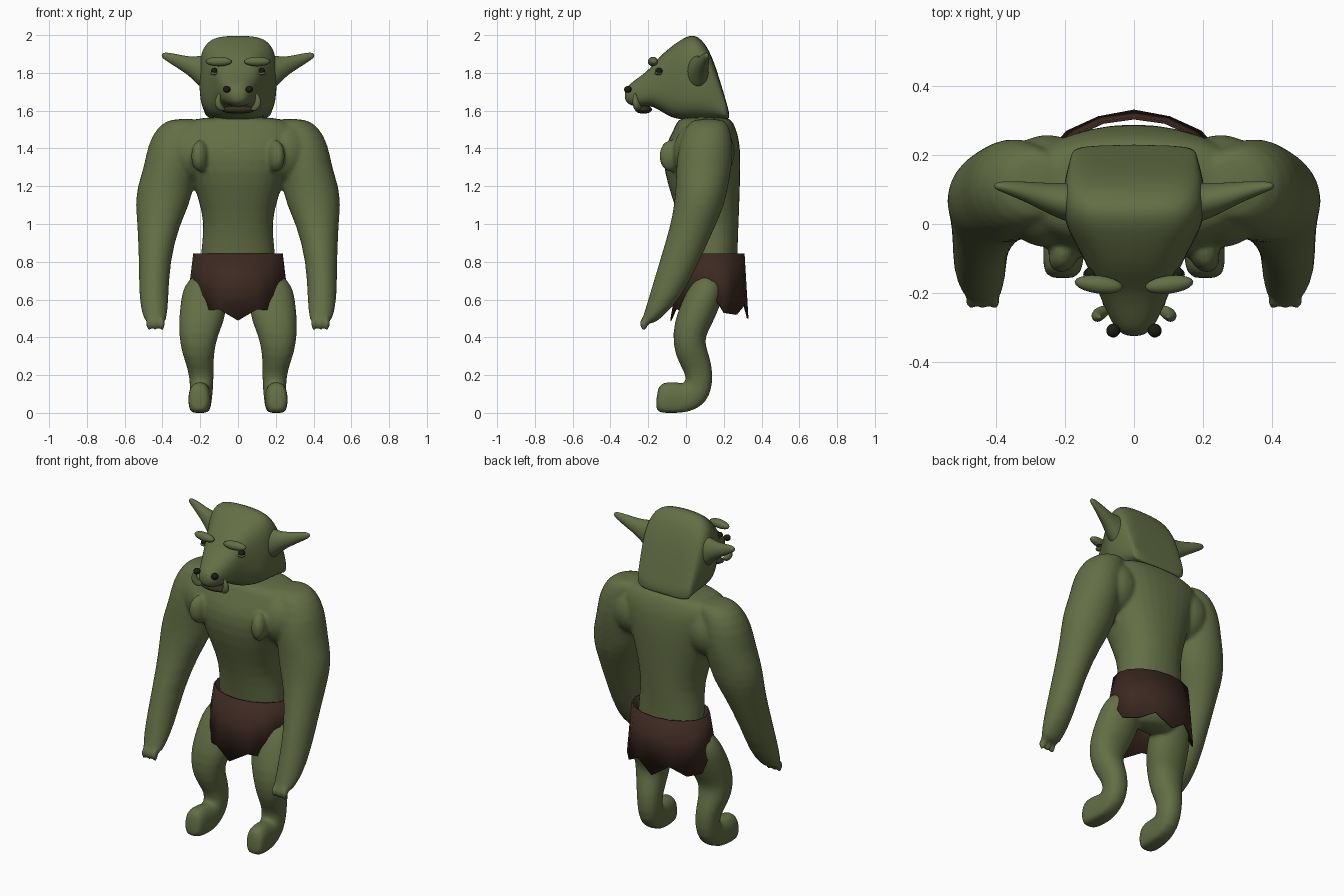
import bpy, bmesh, math
from mathutils import Vector, Matrix

cube = bpy.data.objects.get("Cube")
if cube:
    bpy.data.objects.remove(cube, do_unlink=True)

X, Y, Z = Vector((1, 0, 0)), Vector((0, 1, 0)), Vector((0, 0, 1))


def material(name, rgb):
    mat = bpy.data.materials.new(name)
    mat.use_nodes = True
    color = (*rgb, 1)
    mat.diffuse_color = color
    mat.node_tree.nodes["Principled BSDF"].inputs["Base Color"].default_value = color
    return mat


skin = material("olive skin", (0.125, 0.158, 0.06))
leather = material("brown leather", (0.046, 0.022, 0.015))
black = material("dark pits", (0.012, 0.012, 0.006))
lip_color = material("dark lip", (0.035, 0.03, 0.012))


def finish(name, bm, mat, levels=0):
    """Turn a bmesh into a smooth-shaded object, optionally subdivided."""
    bmesh.ops.recalc_face_normals(bm, faces=bm.faces)
    mesh = bpy.data.meshes.new(name)
    bm.to_mesh(mesh)
    bm.free()
    mesh.materials.append(mat)
    for poly in mesh.polygons:
        poly.use_smooth = True
    obj = bpy.data.objects.new(name, mesh)
    bpy.context.collection.objects.link(obj)
    if levels:
        mod = obj.modifiers.new("smooth", "SUBSURF")
        mod.levels = mod.render_levels = levels
    return obj


def loft(bm, rings, u=X, v=Y, follow=False, powers=(2, 2), mirror=False, sides=16):
    """Skin rings (x, y, z, radius along u, radius along v) into a closed tube."""
    centers = [Vector(r[:3]) for r in rings]
    last = len(rings) - 1
    loops = []
    for i, ring in enumerate(rings):
        if follow:
            tangent = centers[min(i + 1, last)] - centers[max(i - 1, 0)]
            v = tangent.cross(u).normalized()
        power = powers[0] + (powers[1] - powers[0]) * i / last
        loop = []
        for k in range(sides):
            a = math.tau * k / sides
            c, s = math.cos(a), math.sin(a)
            pc = math.copysign(abs(c) ** (2 / power), c)
            ps = math.copysign(abs(s) ** (2 / power), s)
            p = centers[i] + (u * pc * ring[3] + v * ps * ring[4]) * 1.025
            p.z = max(p.z, 0)
            loop.append(bm.verts.new(p))
        loops.append(loop)
    faces = [bm.faces.new(loops[0]), bm.faces.new(loops[-1])]
    for a, b in zip(loops, loops[1:]):
        for k in range(sides):
            n = (k + 1) % sides
            faces.append(bm.faces.new((a[k], a[n], b[n], b[k])))
    if mirror:
        mirror_copy(bm, faces)


def mirror_copy(bm, faces):
    """Repeat faces on the other side of x = 0."""
    verts = {v for f in faces for v in f.verts}
    twin = {v: bm.verts.new((-v.co.x, v.co.y, v.co.z)) for v in verts}
    for f in faces:
        bm.faces.new([twin[v] for v in reversed(f.verts)])


def ball(bm, center, size, turn=0, mirror=True):
    """Stretched ball, turned about z."""
    place = Matrix.Translation(center) @ Matrix.Rotation(turn, 4, "Z") @ Matrix.Diagonal((*size, 1))
    made = bmesh.ops.create_uvsphere(bm, u_segments=20, v_segments=12, radius=1, matrix=place)
    if mirror:
        mirror_copy(bm, list({f for v in made["verts"] for f in v.link_faces}))


def blob(name, mat, *args, **options):
    bm = bmesh.new()
    ball(bm, *args, **options)
    finish(name, bm, mat)


# Body: torso, from crotch to neck
body = bmesh.new()
loft(body, [
    (0, .15, .56, .09, .07), (0, .15, .64, .18, .11), (0, .145, .75, .2, .13),
    (0, .135, .87, .195, .137), (0, .125, 1, .175, .153), (0, .105, 1.14, .21, .178),
    (0, .085, 1.28, .26, .202), (0, .085, 1.4, .3, .202), (0, .1, 1.48, .33, .173),
    (0, .1, 1.535, .3, .15), (0, .1, 1.57, .19, .13)], powers=(2, 2.6))

# Arms, shoulder to wrist, with stubby fingers
loft(body, [
    (.27, .12, 1.56, .08, .08), (.31, .115, 1.52, .115, .115), (.345, .105, 1.42, .133, .143),
    (.36, .095, 1.3, .137, .148), (.385, .085, 1.2, .148, .138), (.4, .07, 1.1, .143, .133),
    (.42, .04, 1, .112, .12), (.443, -.035, .8, .081, .105), (.446, -.115, .6, .078, .085),
    (.44, -.175, .51, .064, .052), (.435, -.205, .47, .05, .035)], mirror=True)
for i in range(3):
    ball(body, (.402 + .034 * i, -.223, .472), (.016, .022, .036))

# Broad shoulder and chest muscle joining arms to torso
ball(body, (.25, .095, 1.38), (.15, .167, .17))
ball(body, (.2, -.08, 1.36), (.045, .065, .085), .4)

# Legs, bending back at the ankle and curling forward into flat-soled feet
loft(body, [
    (.15, .135, .74, .08, .065), (.172, .12, .67, .115, .085), (.18, .09, .6, .122, .097),
    (.19, .045, .5, .122, .097), (.21, .012, .41, .102, .087), (.213, .025, .32, .085, .085),
    (.198, .065, .24, .068, .075), (.192, .073, .16, .062, .072), (.195, .05, .1, .06, .08),
    (.198, -.01, .07, .058, .092), (.203, -.08, .07, .06, .095), (.206, -.13, .072, .057, .088),
    (.206, -.158, .075, .042, .062)], follow=True, powers=(2, 2.5), mirror=True)
troll = finish("body", body, skin, 1)
fuse = troll.modifiers.new("fuse", "REMESH")
fuse.mode = "VOXEL"
fuse.voxel_size = .011
fuse.use_smooth_shade = True
relax = troll.modifiers.new("relax", "SMOOTH")
relax.factor = .5
relax.iterations = 5

# Head, snout to nape: depth, underside, crown, half width
head_sections = [
    (-.325, 1.655, 1.705, .025), (-.3, 1.63, 1.74, .056), (-.25, 1.62, 1.775, .079),
    (-.19, 1.63, 1.82, .105), (-.14, 1.605, 1.885, .125), (-.08, 1.565, 1.935, .153),
    (-.01, 1.555, 1.985, .193), (.05, 1.555, 2.003, .203), (.11, 1.555, 1.945, .2),
    (.155, 1.555, 1.84, .19), (.2, 1.555, 1.69, .178), (.23, 1.555, 1.59, .17)]
bm = bmesh.new()
loft(bm, [(0, y, (lo + hi) / 2, w, (hi - lo) / 2) for y, lo, hi, w in head_sections],
     v=Z, powers=(2, 4.2), sides=20)
finish("head", bm, skin, 2)

# Ears, tapering outward
bm = bmesh.new()
loft(bm, [
    (.15, .06, 1.8, .06, .095), (.2, .063, 1.805, .056, .085), (.25, .075, 1.832, .043, .052),
    (.32, .095, 1.862, .028, .036), (.38, .108, 1.887, .016, .023),
    (.405, .11, 1.893, .008, .01)], u=Y, v=Z, mirror=True)
finish("ears", bm, skin, 2)

# Face
blob("eyebrows", skin, (.102, -.175, 1.86), (.07, .026, .025), .12)
blob("eyes", black, (.125, -.143, 1.81), (.018, .019, .017))
blob("eyelids", skin, (.125, -.146, 1.797), (.022, .02, .009))
blob("nostrils", black, (.06, -.308, 1.713), (.02, .02, .018), .3)
blob("mouth", lip_color, (0, -.225, 1.606), (.092, .045, .022), mirror=False)
bm = bmesh.new()
loft(bm, [
    (.08, -.245, 1.605, .02, .02), (.1, -.26, 1.62, .023, .023), (.108, -.268, 1.65, .018, .018),
    (.102, -.27, 1.68, .01, .01), (.098, -.27, 1.695, .003, .003)],
    follow=True, mirror=True, sides=8)
finish("tusks", bm, skin, 2)

# Loincloth with a ragged hem, front to back around one side and mirrored
hem = [.49, .55, .54, .65, .64, .53, .52, .57, .5]
bm = bmesh.new()
columns = []
for i, low in enumerate(hem):
    a = math.pi * i / (len(hem) - 1)
    column = []
    for z in (.845, low):
        flare = (.845 - z) * .12
        x = math.sin(a) * (.237 + flare)
        y = .145 - math.cos(a) * (.165 + flare) - flare * .5
        column.append(bm.verts.new((x, y, z)))
    columns.append(column)
for a, b in zip(columns, columns[1:]):
    bm.faces.new((a[0], a[1], b[1], b[0]))
cloth = finish("loincloth", bm, leather)
cloth.modifiers.new("mirror", "MIRROR").use_clip = True
cloth.modifiers.new("thickness", "SOLIDIFY").thickness = .008
